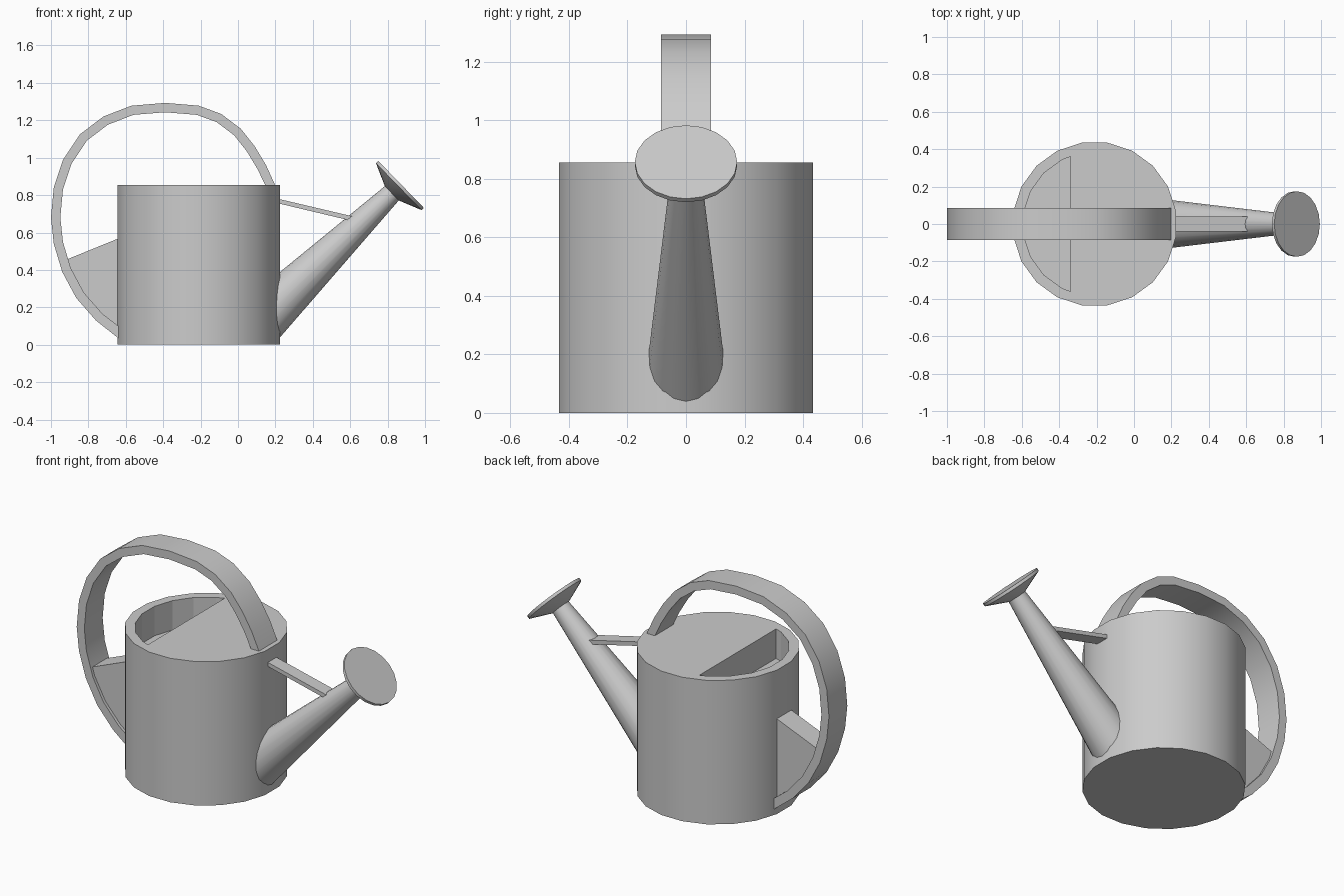
import bpy, bmesh, math
from mathutils import Vector, Matrix

if "Cube" in bpy.data.objects:
    bpy.data.objects.remove(bpy.data.objects["Cube"])


def finish(name, bm, smooth=True):
    bmesh.ops.recalc_face_normals(bm, faces=bm.faces[:])
    mesh = bpy.data.meshes.new(name)
    bm.to_mesh(mesh)
    bm.free()
    ob = bpy.data.objects.new(name, mesh)
    bpy.context.collection.objects.link(ob)
    if smooth:
        bpy.ops.object.select_all(action='DESELECT')
        ob.select_set(True)
        bpy.context.view_layer.objects.active = ob
        bpy.ops.object.shade_smooth_by_angle(angle=math.radians(30))
    return ob


def prism(name, pts, depth, smooth=False):
    """Extrude a closed 3D outline along the depth vector."""
    bm = bmesh.new()
    face = bm.faces.new([bm.verts.new(p) for p in pts])
    ext = bmesh.ops.extrude_face_region(bm, geom=[face], use_keep_orig=True)
    verts = [e for e in ext['geom'] if isinstance(e, bmesh.types.BMVert)]
    bmesh.ops.translate(bm, verts=verts, vec=depth)
    return finish(name, bm, smooth)


def side_prism(name, pts, half):
    return prism(name, [(x, -half, z) for x, z in pts], (0, 2 * half, 0))


def lathe(name, profile, matrix, sides, turn=0.0):
    """Stack rings of (radius, height), cap both ends, then place."""
    bm = bmesh.new()
    rings = []
    for r, h in profile:
        ang = [turn + 2 * math.pi * i / sides for i in range(sides)]
        rings.append([bm.verts.new((r * math.cos(a), r * math.sin(a), h)) for a in ang])
    for a, b in zip(rings, rings[1:]):
        for i in range(sides):
            j = (i + 1) % sides
            bm.faces.new((a[i], a[j], b[j], b[i]))
    bm.faces.new(rings[0])
    bm.faces.new(rings[-1])
    bm.transform(matrix)
    return finish(name, bm)


# Body: 20-sided can with a half-covered filling opening
CX, TOP, N = -0.21, 0.855, 20
STEP = math.radians(9)
body = lathe("body", [(0.44, 0), (0.44, TOP)], Matrix.Translation((CX, 0, 0)), N, STEP)
arc = [(CX + 0.385 * math.cos(STEP * (2 * k + 1)), 0.385 * math.sin(STEP * (2 * k + 1)))
       for k in range(6, 14)]
outline = [(-0.34, 0.36)] + arc + [(-0.34, -0.36)]
cutter = prism("opening_cutter", [(x, y, 0.68) for x, y in outline], (0, 0, 0.4))
cutter.hide_render = True
mod = body.modifiers.new("opening", 'BOOLEAN')
mod.operation, mod.solver, mod.object = 'DIFFERENCE', 'EXACT', cutter
bpy.context.view_layer.objects.active = body
bpy.ops.object.modifier_apply(modifier=mod.name)
bpy.data.objects.remove(cutter)

# Handle: flat strap following an arch, given thickness inwards
path = [(-0.64, 0.035), (-0.76, 0.13), (-0.865, 0.25), (-0.94, 0.39), (-0.985, 0.54),
        (-1.0, 0.68), (-0.985, 0.84), (-0.935, 0.99), (-0.845, 1.125), (-0.72, 1.22),
        (-0.57, 1.278), (-0.39, 1.293), (-0.21, 1.278), (-0.09, 1.234), (0.015, 1.155),
        (0.09, 1.06), (0.15, 0.96), (0.2, 0.85)]
inner = []
for i, p in enumerate(path):
    a, b = Vector(path[max(i - 1, 0)]), Vector(path[min(i + 1, len(path) - 1)])
    t = (b - a).normalized()
    inner.append((p[0] + 0.05 * t.y, p[1] - 0.05 * t.x))
inner[0], inner[-1] = (-0.64, 0.1), (0.147, 0.85)
bm = bmesh.new()
rows = [[bm.verts.new((x, y, z)) for (x, z), y in
         ((o, -0.086), (o, 0.086), (n, 0.086), (n, -0.086))] for o, n in zip(path, inner)]
for r, s in zip(rows, rows[1:]):
    for i in range(4):
        j = (i + 1) % 4
        bm.faces.new((r[i], r[j], s[j], s[i]))
bm.faces.new(rows[0])
bm.faces.new(rows[-1])
finish("handle", bm)

# Bracket filling the gap between the handle and the body
side_prism("handle_bracket", [(-0.64, 0.568), (-0.925, 0.452), (-0.89, 0.375),
                              (-0.83, 0.27), (-0.74, 0.17), (-0.64, 0.085)], 0.068)

# Spout: tapered tube leaning out of the body
low, neck = Vector((0.12, 0, 0.127)), Vector((0.825, 0, 0.812))
axis = (neck - low).to_track_quat('Z', 'Y').to_matrix().to_4x4()
lathe("spout", [(0.137, 0), (0.053, (neck - low).length)],
      Matrix.Translation(low) @ axis, N)

# Sprinkler head: flared cone with a thin flat rim
lathe("sprinkler_head", [(0.05, -0.005), (0.175, 0.048), (0.175, 0.065)],
      Matrix.Translation(neck) @ axis, N)

# Brace bar tying the spout to the body
side_prism("spout_brace", [(0.215, 0.756), (0.215, 0.78), (0.61, 0.687), (0.605, 0.663)], 0.04)
